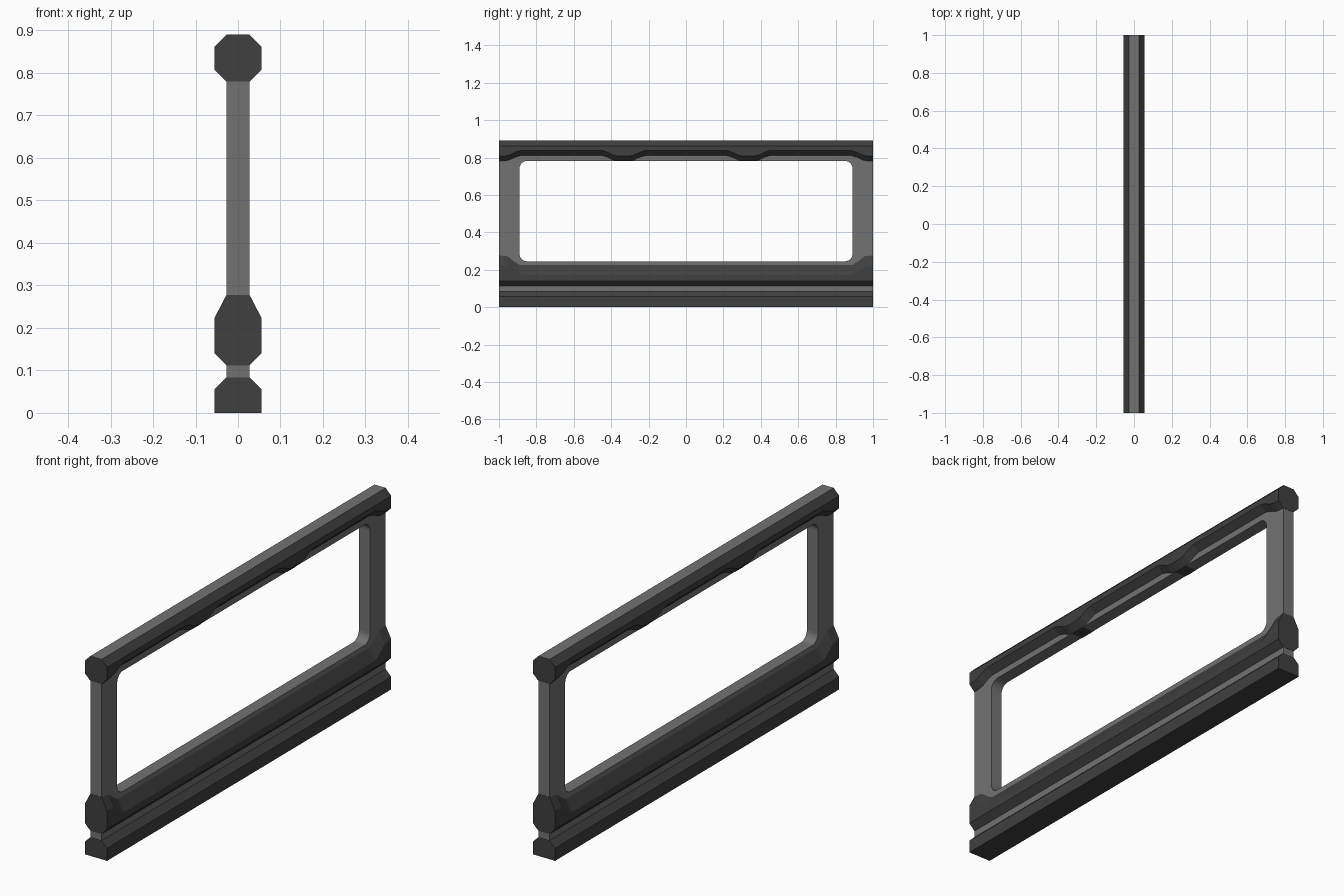
import bpy, bmesh, math

if "Cube" in bpy.data.objects:
    bpy.data.objects.remove(bpy.data.objects["Cube"])


def material(name, v):
    m = bpy.data.materials.new(name)
    m.diffuse_color = (v, v, v, 1)
    m.use_nodes = True
    m.node_tree.nodes["Principled BSDF"].inputs["Base Color"].default_value = m.diffuse_color
    return m


DARK = material("dark_grey", 0.05)
LIGHT = material("mid_grey", 0.17)
W, N = 0.055, 0.0275          # half widths: rail and panel


def add_object(name, mesh, mats):
    for m in mats:
        mesh.materials.append(m)
    ob = bpy.data.objects.new(name, mesh)
    bpy.context.collection.objects.link(ob)
    return ob


def rail(name, half, stations, light_top=False):
    """Loft a mirrored profile along y; half = (x, z, shift) from bottom to top."""
    profile = half + [(-x, z, s) for x, z, s in reversed(half)]
    bm = bmesh.new()
    rings = [[bm.verts.new((x, y, z + s * (1 - t))) for x, z, s in profile]
             for y, t in stations]
    n = len(profile)
    for a, b in zip(rings, rings[1:]):
        for i in range(n):
            j = (i + 1) % n
            f = bm.faces.new((a[i], a[j], b[j], b[i]))
            if light_top and i == len(half) - 1:
                f.material_index = 1
    bm.faces.new(rings[0])
    bm.faces.new(rings[-1])
    bmesh.ops.recalc_face_normals(bm, faces=bm.faces[:])
    mesh = bpy.data.meshes.new(name)
    bm.to_mesh(mesh)
    bm.free()
    return add_object(name, mesh, [DARK, LIGHT])


def bumps(centres, falloff):
    """Stations along y, with weight 1 at the full profile and 0 between bumps."""
    st = {(round(c + s * d, 4), t) for c in centres for s in (-1, 1) for d, t in falloff}
    return sorted(p for p in st if abs(p[0]) <= 1)


# Top handrail with thickened ends and two swells underneath
rail("top_rail",
     [(N, 0.78, 0.03), (W, 0.807, 0.03), (W, 0.862, 0), (N, 0.89, 0)],
     bumps([-1, -1 / 3, 1 / 3, 1], [(0, 1), (.03, .97), (.055, .8), (.085, .3), (.115, 0)]),
     light_top=True)

# Lower rail, rising at both ends
rail("lower_rail",
     [(N, 0.112, 0), (W, 0.14, 0), (W, 0.224, -0.053), (N, 0.277, -0.053)],
     bumps([-1, 1], [(0, 1), (.045, .9), (.08, .4), (.11, .05), (.125, 0)]))

# Base plinth
rail("base_rail", [(W, 0, 0), (W, 0.056, 0), (N, 0.083, 0)], [(-1, 1), (1, 1)])


# Frame panel with a rounded rectangular opening
def rounded_rect(y, z0, z1, r, steps=6):
    pts = []
    for k, (cy, cz) in enumerate([(y - r, z1 - r), (r - y, z1 - r),
                                  (r - y, z0 + r), (y - r, z0 + r)]):
        for i in range(steps + 1):
            a = math.pi / 2 * (k + i / steps)
            pts.append((cy + r * math.cos(a), cz + r * math.sin(a)))
    return pts


curve = bpy.data.curves.new("panel_outline", 'CURVE')
curve.dimensions, curve.fill_mode, curve.extrude = '2D', 'BOTH', N
outer = [(-.999, .03), (.999, .03), (.999, .86), (-.999, .86)]
for pts in (outer, rounded_rect(0.89, 0.245, 0.782, 0.04)):
    sp = curve.splines.new('POLY')
    sp.points.add(len(pts) - 1)
    for p, (u, v) in zip(sp.points, pts):
        p.co = (u, v, 0, 1)
    sp.use_cyclic_u = True
outline = bpy.data.objects.new("panel_outline", curve)
bpy.context.collection.objects.link(outline)
deps = bpy.context.evaluated_depsgraph_get()
mesh = bpy.data.meshes.new_from_object(outline.evaluated_get(deps))
bpy.data.objects.remove(outline)
mesh.materials.clear()
panel = add_object("frame_panel", mesh, [LIGHT])
panel.rotation_euler = (math.pi / 2, 0, math.pi / 2)
for poly in mesh.polygons:
    poly.use_smooth = False
